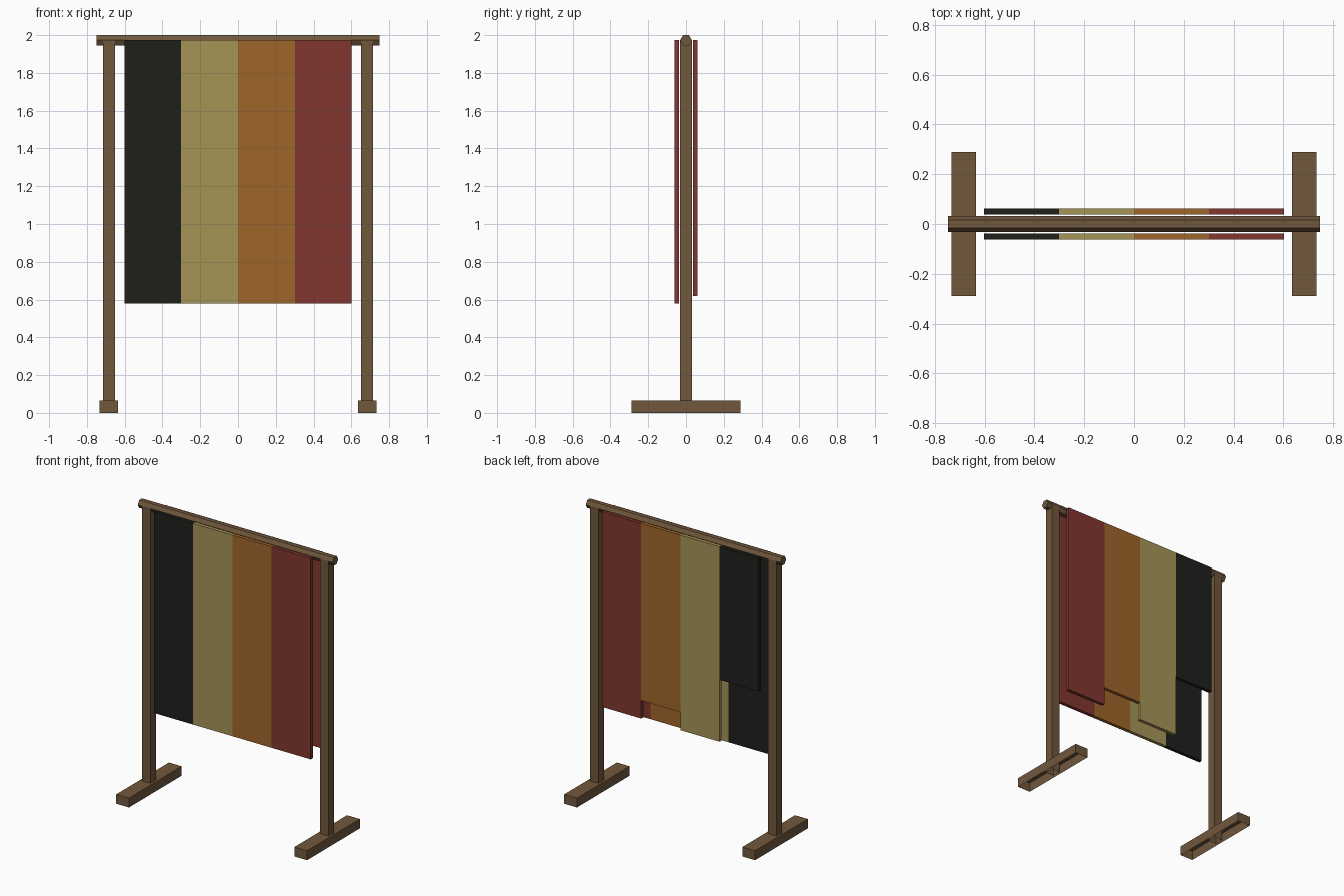
import bpy, bmesh, math

if "Cube" in bpy.data.objects:
    bpy.data.objects.remove(bpy.data.objects["Cube"])


def material(name, rgb):
    # sRGB 0-255 to linear viewport colour
    m = bpy.data.materials.new(name)
    m.diffuse_color = [(c / 255) ** 2.2 for c in rgb] + [1]
    m.use_nodes = True
    m.node_tree.nodes["Principled BSDF"].inputs["Base Color"].default_value = m.diffuse_color
    return m


WOOD = material("wood", (112, 88, 63))
BLACK = material("black_cloth", (36, 36, 33))
OLIVE = material("olive_cloth", (164, 147, 87))
ORANGE = material("orange_cloth", (159, 102, 46))
RED = material("red_cloth", (129, 57, 51))


def finish(bm, name, mat):
    mesh = bpy.data.meshes.new(name)
    bm.to_mesh(mesh)
    bm.free()
    mesh.materials.append(mat)
    ob = bpy.data.objects.new(name, mesh)
    bpy.context.collection.objects.link(ob)
    return ob


def box(name, lo, hi, mat, open_bottom=False):
    bm = bmesh.new()
    bmesh.ops.create_cube(bm, size=1)
    for v in bm.verts:
        v.co = [(a + b) / 2 + c * (b - a) for a, b, c in zip(lo, hi, v.co)]
    if open_bottom:
        bm.normal_update()
        down = [f for f in bm.faces if f.normal.z < -0.9]
        bmesh.ops.delete(bm, geom=down, context='FACES_ONLY')
    return finish(bm, name, mat)


# Feet and posts, open underneath
POST_X, BAR_Z = 0.684, 1.973
for side, s in (("left", -1), ("right", 1)):
    x = s * POST_X
    box(side + "_foot", (x - 0.049, -0.289, 0), (x + 0.049, 0.289, 0.065), WOOD, True)
    box(side + "_post", (x - 0.032, -0.031, 0), (x + 0.032, 0.031, BAR_Z), WOOD, True)

# Hexagonal top bar with a flat side up
bpy.ops.mesh.primitive_cylinder_add(vertices=6, radius=0.0312, depth=1.496,
                                    location=(0, 0, BAR_Z),
                                    rotation=(0, math.pi / 2, 0))
bar = bpy.context.object
bar.name = "top_bar"
bar.data.materials.append(WOOD)
# turn corners to point along y
for v in bar.data.vertices:
    a = math.atan2(v.co.y, v.co.x)
    a = round((a - math.pi / 6) / (math.pi / 3)) * math.pi / 3 + math.pi / 6
    v.co.x, v.co.y = 0.0312 * math.cos(a), 0.0312 * math.sin(a)

# Cloth strips hanging in front (even) and behind (uneven lengths)
STRIP = 0.301
strips = (("black", BLACK, 1.05), ("olive", OLIVE, 0.62),
          ("orange", ORANGE, 0.745), ("red", RED, 0.62))
for i, (name, mat, back_z) in enumerate(strips):
    x0, x1 = (i - 2) * STRIP, (i - 1) * STRIP
    box(name + "_front_strip", (x0, -0.062, 0.578), (x1, -0.038, 1.975), mat)
    box(name + "_back_strip", (x0, 0.038, back_z), (x1, 0.062, 1.975), mat)
